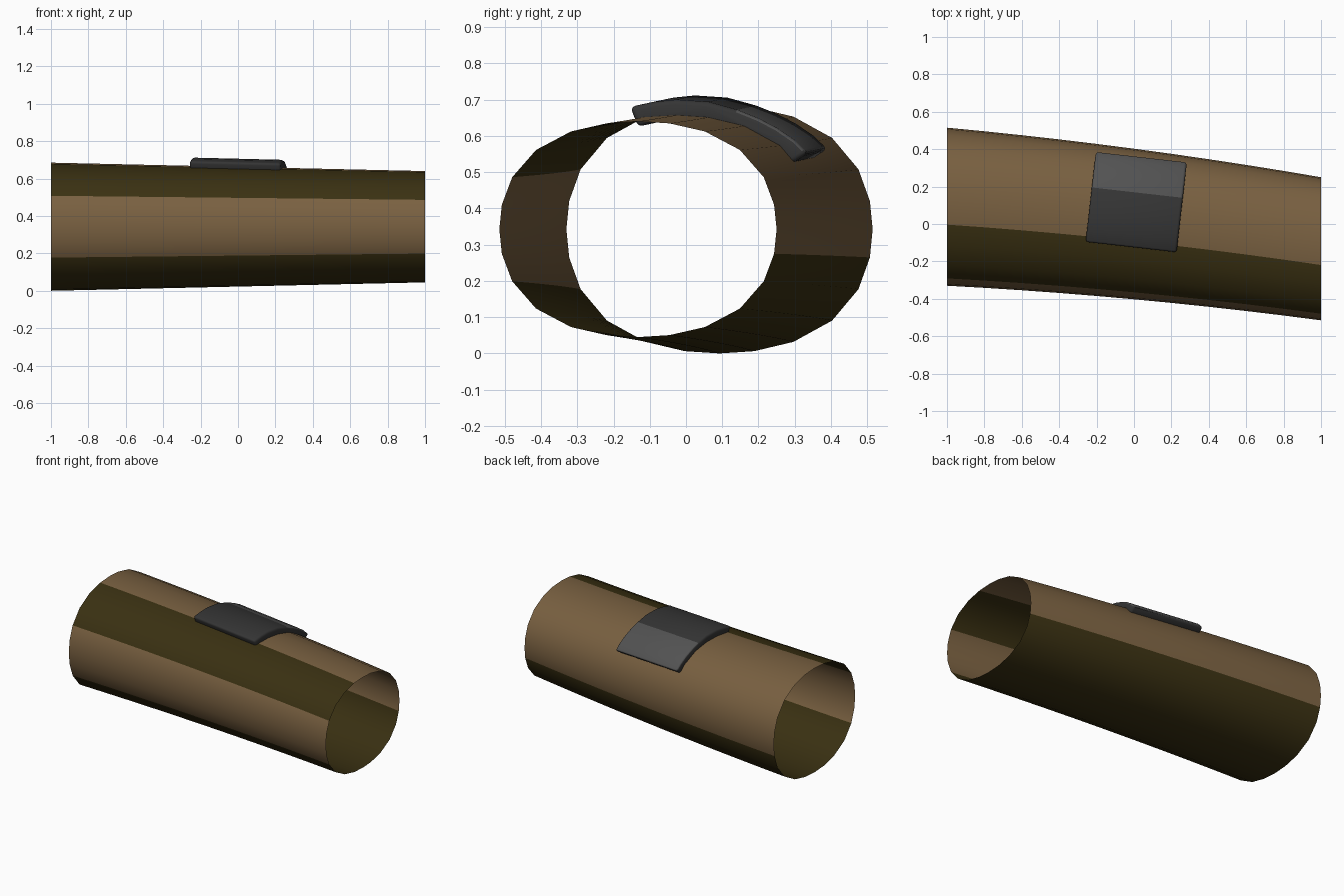
import bpy, bmesh
from math import sin, cos, pi, radians
from mathutils import Vector, Matrix

cube = bpy.data.objects.get("Cube")
if cube:
    bpy.data.objects.remove(cube, do_unlink=True)


def material(name, color):
    m = bpy.data.materials.new(name)
    m.diffuse_color = (*color, 1)
    m.use_nodes = True
    bsdf = m.node_tree.nodes["Principled BSDF"]
    bsdf.inputs["Base Color"].default_value = (*color, 1)
    bsdf.inputs["Roughness"].default_value = 0.7
    return m


def add_object(name, bm, mats):
    mesh = bpy.data.meshes.new(name)
    bm.to_mesh(mesh)
    bm.free()
    for m in mats:
        mesh.materials.append(m)
    ob = bpy.data.objects.new(name, mesh)
    bpy.context.collection.objects.link(ob)
    bpy.ops.object.select_all(action="DESELECT")
    ob.select_set(True)
    bpy.context.view_layer.objects.active = ob
    bpy.ops.object.shade_smooth_by_angle(angle=radians(35))
    return ob


tan = material("tan", (0.19, 0.117, 0.052))
olive = material("dark olive", (0.042, 0.03, 0.006))
charcoal = material("charcoal", (0.035, 0.035, 0.035))
grey = material("mid grey", (0.085, 0.085, 0.085))

# Open tapered sleeve with lengthwise colour bands
SIDES, ROWS = 24, 10


def sleeve_point(row, k):
    x = -1 + 2 * row / ROWS
    a = 2 * pi * k / SIDES
    a -= 0.04 * sin(4 * a)              # slightly squared oval
    r = 1 + 0.04 * sin(2 * a) ** 2
    y = -0.1125 * x - 0.02 * x * x + (0.4025 - 0.02 * x) * r * cos(a)
    z = 0.3425 + (0.32 - 0.0225 * x) * r * sin(a)
    return x, y, z


bm = bmesh.new()
rings = [[bm.verts.new(sleeve_point(r, k)) for k in range(SIDES)] for r in range(ROWS + 1)]
for r in range(ROWS):
    for k in range(SIDES):
        n = (k + 1) % SIDES
        f = bm.faces.new((rings[r][k], rings[r][n], rings[r + 1][n], rings[r + 1][k]))
        f.material_index = 1 if 7 <= k < 10 or 14 <= k < 23 else 0
bm.normal_update()
if sum(f.normal.z * (f.calc_center_median().z - 0.34) for f in bm.faces) < 0:
    bmesh.ops.reverse_faces(bm, faces=bm.faces)
add_object("sleeve", bm, (tan, olive))

# Curved pad resting on the sleeve
outer = [(-0.247, 0.686), (-0.18, 0.7), (-0.12, 0.706), (-0.03, 0.7), (0.05, 0.678),
         (0.11, 0.654), (0.16, 0.628), (0.21, 0.594), (0.247, 0.558)]
inner = [(0.2, 0.528), (0.15, 0.573), (0.1, 0.604), (0.04, 0.63),
         (-0.04, 0.648), (-0.12, 0.652), (-0.18, 0.645), (-0.225, 0.63)]
HALF = 0.245
bm = bmesh.new()
ends = [[bm.verts.new((s * HALF, v, z - s * 0.006)) for v, z in outer + inner] for s in (-1, 1)]
count = len(ends[0])
for i in range(count):
    j = (i + 1) % count
    bm.faces.new((ends[0][i], ends[0][j], ends[1][j], ends[1][i]))
for end in ends:
    bm.faces.new(end)
bmesh.ops.recalc_face_normals(bm, faces=bm.faces)
rim = [e for e in bm.edges if e.calc_face_angle(0) > radians(35)]
bmesh.ops.bevel(bm, geom=rim, offset=0.014, segments=3, profile=0.5, affect="EDGES")
bm.normal_update()
# Lighter rear panel on the upper face
for f in bm.faces:
    if f.normal.z > 0.4 and f.calc_center_median().y > 0.05:
        f.material_index = 1
yaw = Matrix.Translation(Vector((0.012, 0.118, 0))) @ Matrix.Rotation(radians(-6.5), 4, "Z")
bm.transform(yaw)
add_object("pad", bm, (charcoal, grey))
